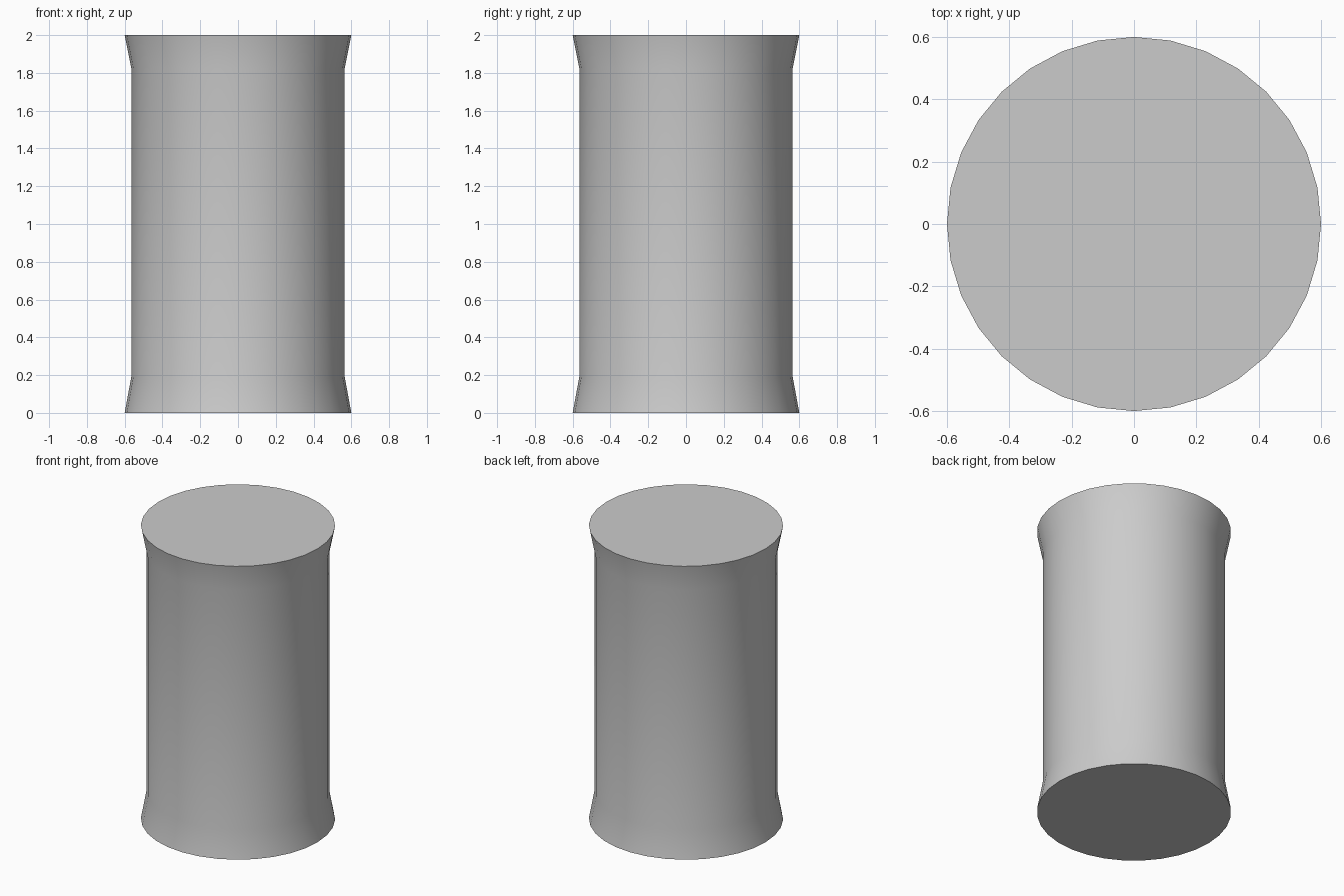
import bpy, bmesh
from math import cos, sin, tau

if "Cube" in bpy.data.objects:
    bpy.data.objects.remove(bpy.data.objects["Cube"])

SIDES = 32
# radius, height: flared foot, straight shaft, flared head
PROFILE = [(0.6, 0.0), (0.565, 0.19), (0.565, 1.825), (0.6, 2.0)]

# Column body lofted through rings, capped at both ends
bm = bmesh.new()
rings = [[bm.verts.new((r * cos(tau * i / SIDES), r * sin(tau * i / SIDES), z))
          for i in range(SIDES)] for r, z in PROFILE]
for low, high in zip(rings, rings[1:]):
    for i in range(SIDES):
        j = (i + 1) % SIDES
        bm.faces.new((low[i], low[j], high[j], high[i]))
bm.faces.new(rings[0][::-1])
bm.faces.new(rings[-1])

mesh = bpy.data.meshes.new("flared_column")
bm.to_mesh(mesh)
bm.free()
column = bpy.data.objects.new("flared_column", mesh)
bpy.context.collection.objects.link(column)

# Smooth sides, sharp rims
bpy.context.view_layer.objects.active = column
column.select_set(True)
bpy.ops.object.shade_smooth_by_angle(angle=0.6)
